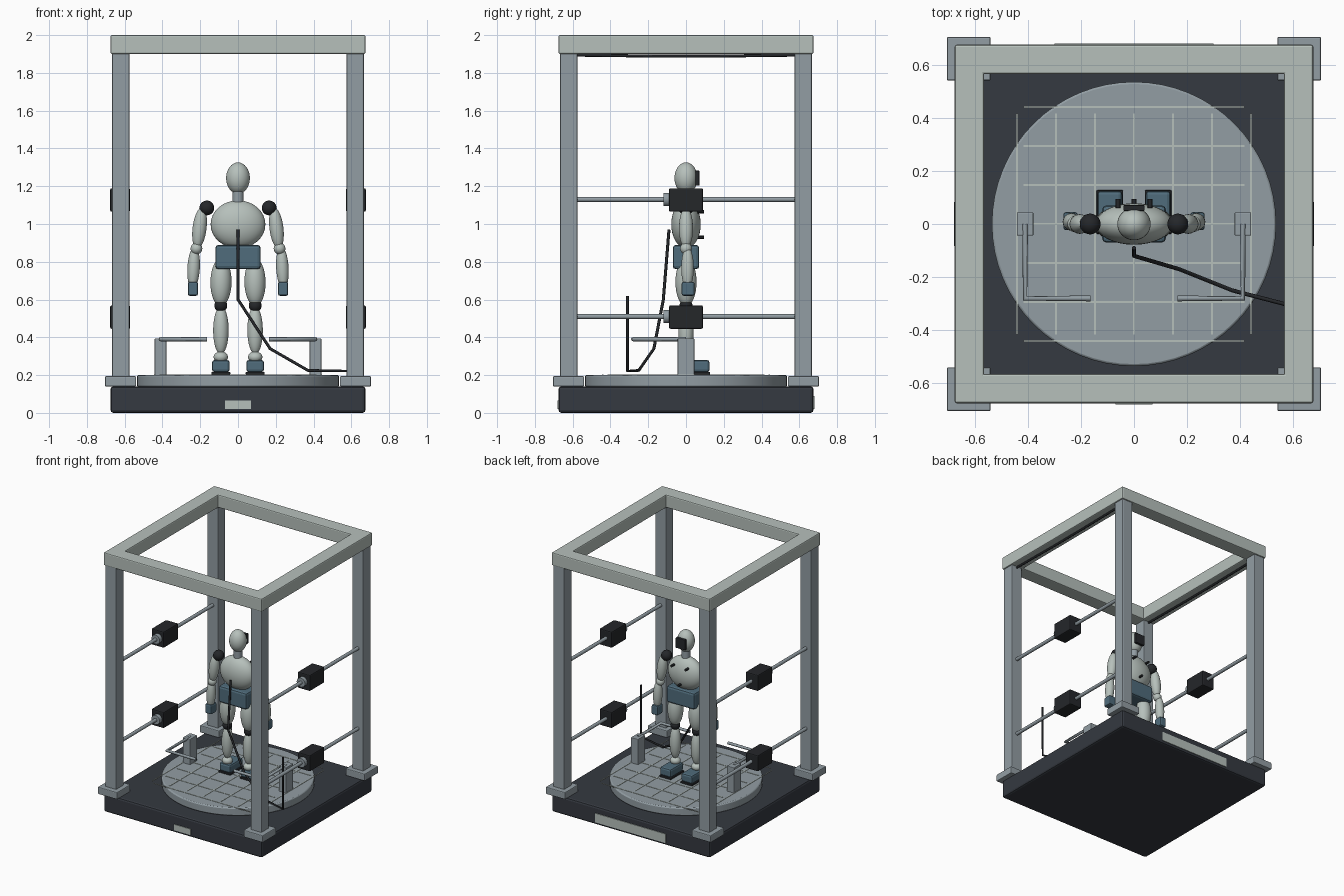
import bpy
from math import pi, atan2
from mathutils import Vector

cube = bpy.data.objects.get("Cube")
if cube:
    bpy.data.objects.remove(cube, do_unlink=True)


def material(name, r, g, b):
    m = bpy.data.materials.new(name)
    m.use_nodes = True
    m.diffuse_color = (r, g, b, 1)
    bsdf = next(n for n in m.node_tree.nodes if n.type == 'BSDF_PRINCIPLED')
    bsdf.inputs["Base Color"].default_value = (r, g, b, 1)
    return m


PALE = material("pale_grey", 0.47, 0.53, 0.50)
STEEL = material("steel_grey", 0.29, 0.34, 0.37)
DARK = material("dark_slate", 0.035, 0.041, 0.052)
BLUE = material("muted_blue", 0.08, 0.15, 0.20)
BLACK = material("soft_black", 0.018, 0.020, 0.023)


def finish(name, mat, smooth=True):
    ob = bpy.context.object
    ob.name = name
    ob.data.materials.append(mat)
    if smooth:
        bpy.ops.object.shade_smooth_by_angle()
    return ob


def box(name, loc, size, mat, bevel=0.0):
    bpy.ops.mesh.primitive_cube_add(size=1, location=loc)
    ob = bpy.context.object
    ob.scale = size
    bpy.ops.object.transform_apply(location=False, rotation=False, scale=True)
    if bevel:
        mod = ob.modifiers.new("soft_edges", 'BEVEL')
        mod.width = bevel
        mod.segments = 2
    return finish(name, mat, False)


def ball(name, loc, radii, mat, tilt=0.0):
    bpy.ops.mesh.primitive_uv_sphere_add(segments=32, ring_count=16, radius=1,
                                         location=loc, rotation=(0, tilt, 0))
    bpy.context.object.scale = radii
    return finish(name, mat)


def cylinder(name, loc, radius, depth, mat, rot=(0, 0, 0), sides=24, bevel=0.0):
    bpy.ops.mesh.primitive_cylinder_add(vertices=sides, radius=radius, depth=depth,
                                        location=loc, rotation=rot)
    ob = bpy.context.object
    if bevel:
        mod = ob.modifiers.new("soft_edges", 'BEVEL')
        mod.width = bevel
        mod.segments = 2
    return finish(name, mat)


def tube(name, points, radius, mat):
    curve = bpy.data.curves.new(name, 'CURVE')
    curve.dimensions = '3D'
    curve.bevel_depth = radius
    curve.bevel_resolution = 2
    curve.use_fill_caps = True
    spline = curve.splines.new('POLY')
    spline.points.add(len(points) - 1)
    for p, co in zip(spline.points, points):
        p.co = (*co, 1)
    curve.materials.append(mat)
    ob = bpy.data.objects.new(name, curve)
    bpy.context.collection.objects.link(ob)
    return ob


# Base with front and back plates
box("base", (0, 0, 0.07), (1.35, 1.35, 0.14), DARK, 0.015)
box("front_plate", (0, -0.676, 0.043), (0.14, 0.008, 0.046), PALE)
box("back_plate", (0, 0.676, 0.055), (0.6, 0.008, 0.07), PALE)

# Turntable with a raised line grid
cylinder("turntable", (0, 0, 0.169), 0.535, 0.062, STEEL, sides=64, bevel=0.008)
for i in range(-3, 4):
    d = i * 0.147
    box("grid_line_x", (0, d, 0.2), (0.83, 0.007, 0.005), PALE)
    box("grid_line_y", (d, 0, 0.2), (0.007, 0.83, 0.005), PALE)

# Corner posts and feet
for sx in (-1, 1):
    for sy in (-1, 1):
        box("post", (sx * 0.62, sy * 0.62, 1.03), (0.092, 0.092, 1.76), STEEL, 0.006)
        box("post_foot", (sx * 0.622, sy * 0.622, 0.167), (0.165, 0.165, 0.055),
            STEEL, 0.006)

# Top frame
for s in (-1, 1):
    box("frame_beam_side", (s * 0.62, 0, 1.95), (0.11, 1.35, 0.1), PALE, 0.008)
    box("frame_beam_cross", (0, s * 0.62, 1.95), (1.35, 0.11, 0.1), PALE, 0.008)
    tube("frame_cable", [(s * 0.62, y, z) for y, z in
                         ((-0.58, 1.894), (-0.17, 1.889), (0.17, 1.889), (0.58, 1.894))],
         0.008, BLACK)

# Side rails with sensor blocks
for s in (-1, 1):
    for z in (0.51, 1.13):
        cylinder("side_rail", (s * 0.62, 0, z), 0.013, 1.16, STEEL, (pi / 2, 0, 0), 16)
        box("sensor_block", (s * 0.624, 0, z - 0.003), (0.106, 0.18, 0.124), BLACK, 0.008)
        cylinder("sensor_collar", (s * 0.62, -0.103, z), 0.035, 0.034, STEEL,
                 (pi / 2, 0, 0))

# Handrail stands
for s in (-1, 1):
    box("handrail_stand", (s * 0.41, 0, 0.295), (0.062, 0.088, 0.2), STEEL, 0.004)
    tube("handrail", [(s * 0.41, 0, 0.39), (s * 0.41, -0.28, 0.39),
                      (s * 0.163, -0.28, 0.39)], 0.011, STEEL)

# Power cable from the figure's back to an upright whip
tube("power_cable", [(0, -0.09, 0.97), (0, -0.12, 0.6), (0.17, -0.17, 0.34),
                     (0.37, -0.25, 0.225), (0.6, -0.31, 0.222), (0.6, -0.31, 0.62)],
     0.008, BLACK)

# Figure: head and trunk, facing the back
ball("head", (0, 0, 1.243), (0.063, 0.061, 0.083), PALE)
box("face_visor", (0, 0.06, 1.243), (0.08, 0.022, 0.08), BLACK, 0.004)
cylinder("neck", (0, 0, 1.14), 0.03, 0.1, STEEL)
ball("torso", (0, 0, 0.998), (0.145, 0.078, 0.127), PALE)
box("pelvis", (0, 0, 0.825), (0.24, 0.14, 0.128), BLUE, 0.016)
for x, z in ((-0.06, 1.065), (0.06, 1.065), (0, 0.93)):
    stud = (x, 0.077, z)
    cylinder("chest_stud", stud, 0.009, 0.034, BLACK, (pi / 2, 0, 0), 12)


def limb(name, top, bottom, radius, mat):
    a, b = Vector(top), Vector(bottom)
    d = a - b
    return ball(name, (a + b) / 2, (radius, radius, d.length / 2), mat,
                atan2(d.x, d.z))


# Figure: arms and legs
for s in (-1, 1):
    ball("shoulder", (s * 0.165, 0, 1.085), (0.039,) * 3, BLACK)
    limb("upper_arm", (s * 0.19, 0, 1.088), (s * 0.217, 0, 0.868), 0.037, PALE)
    ball("elbow", (s * 0.22, 0, 0.87), (0.031,) * 3, PALE)
    limb("forearm", (s * 0.229, 0.008, 0.88), (s * 0.241, 0.008, 0.655), 0.033, PALE)
    box("hand", (s * 0.239, 0.011, 0.657), (0.054, 0.068, 0.074), BLUE, 0.01)
    limb("thigh", (s * 0.088, 0, 0.82), (s * 0.092, 0, 0.565), 0.056, PALE)
    ball("knee", (s * 0.091, 0, 0.568), (0.034,) * 3, BLACK)
    limb("shin", (s * 0.09, 0, 0.565), (s * 0.091, 0, 0.31), 0.041, PALE)
    ball("ankle", (s * 0.091, 0, 0.295), (0.038, 0.036, 0.03), PALE)
    box("foot", (s * 0.091, 0.045, 0.248), (0.094, 0.16, 0.064), BLUE, 0.014)
    box("sole", (s * 0.091, 0.045, 0.21), (0.1, 0.165, 0.014), BLACK, 0.004)
